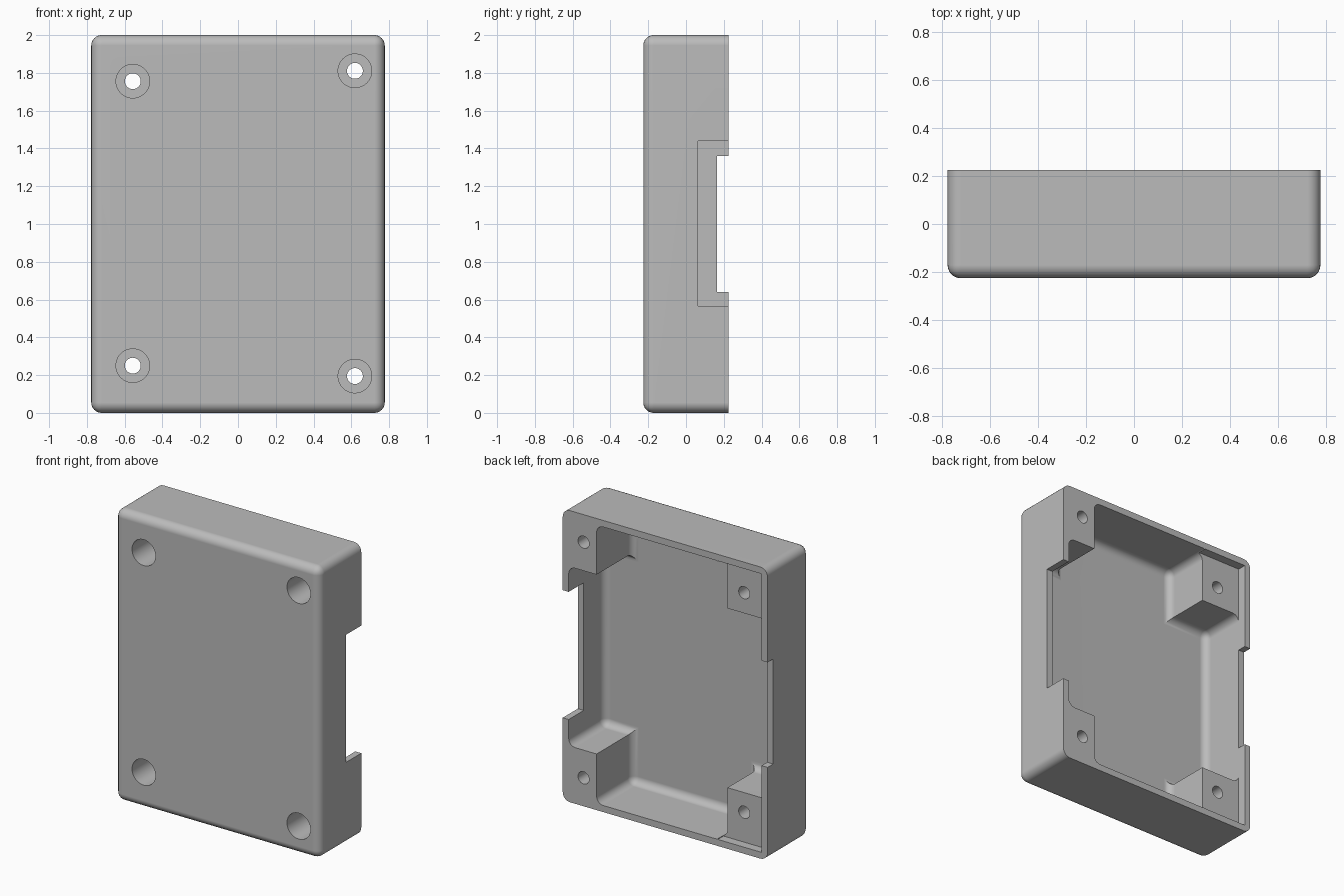
import bpy, bmesh, math
from mathutils import Matrix

if "Cube" in bpy.data.objects:
    bpy.data.objects.remove(bpy.data.objects["Cube"], do_unlink=True)

W, D, H = 0.777, 0.226, 2.0          # half width, half depth, height
WALL, FLOOR, RADIUS = 0.045, -0.16, 0.055
LEDGE = 0.165                        # level of the recessed bosses
OUT = D + 0.1                        # cutters overshoot the open back

grey = bpy.data.materials.new("light grey plastic")
grey.use_nodes = True
colour = (0.5, 0.5, 0.5, 1)
grey.diffuse_color = colour
grey.node_tree.nodes["Principled BSDF"].inputs["Base Color"].default_value = colour


def finish(name, bm):
    bmesh.ops.recalc_face_normals(bm, faces=bm.faces)
    mesh = bpy.data.meshes.new(name)
    bm.to_mesh(mesh)
    bm.free()
    mesh.materials.append(grey)
    obj = bpy.data.objects.new(name, mesh)
    bpy.context.collection.objects.link(obj)
    return obj


def prism(name, outline, y0, y1, radius=0):
    """Extrude an xz outline along y; round the front rim and convex corners."""
    bm = bmesh.new()
    face = bm.faces.new([bm.verts.new((x, y0, z)) for x, z in outline])
    grown = bmesh.ops.extrude_face_region(bm, geom=[face], use_keep_orig=True)
    moved = [g for g in grown["geom"] if isinstance(g, bmesh.types.BMVert)]
    bmesh.ops.translate(bm, verts=moved, vec=(0, y1 - y0, 0))
    bmesh.ops.recalc_face_normals(bm, faces=bm.faces)
    if radius:
        edges = []
        for e in bm.edges:
            back = all(abs(v.co.y - y1) < 1e-5 for v in e.verts)
            if not back and e.calc_face_angle_signed() > 0:
                edges.append(e)
        bmesh.ops.bevel(bm, geom=edges, offset=radius, segments=6,
                        profile=0.5, affect='EDGES', clamp_overlap=True)
    return finish(name, bm)


def rect(x0, x1, z0, z1):
    return [(x0, z0), (x1, z0), (x1, z1), (x0, z1)]


def cylinder(name, x, z, r, y0, y1):
    bm = bmesh.new()
    place = Matrix.Translation((x, (y0 + y1) / 2, z)) @ Matrix.Rotation(math.pi / 2, 4, 'X')
    bmesh.ops.create_cone(bm, cap_ends=True, segments=48, radius1=r, radius2=r,
                          depth=y1 - y0, matrix=place)
    return finish(name, bm)


# Outer shell block
case = prism("enclosure_case", rect(-W, W, 0, H), -D, D, RADIUS)

# Cavity outline, leaving a square boss in each corner
IX = W - WALL
LX, RX, BZ = -0.43, 0.52, 0.385
lower = [(-IX, BZ), (LX, BZ), (LX, WALL), (RX, WALL), (RX, BZ), (IX, BZ)]
cavity = lower + [(x, H - z) for x, z in reversed(lower)]
cutters = [prism("cavity_cutter", cavity, FLOOR, OUT, 0.05)]

# Recess above the bosses on one side, and the side wall notches
cutters += [
    prism("recess_cutter", rect(-IX, LX + 0.03, WALL, H - WALL), LEDGE, OUT),
    prism("small_notch_cutter", rect(-W - 0.1, -IX + 0.03, 0.64, 1.36), LEDGE, OUT),
    prism("large_notch_cutter", rect(IX - 0.03, W + 0.1, 0.565, 1.44), 0.063, OUT),
]

# Screw holes with deep counterbores from the front
for x, offset, top in ((-0.557, 0.753, LEDGE), (0.619, 0.808, D)):
    for side in (-1, 1):
        z = 1.003 + side * offset
        cutters.append(cylinder("screw_hole_cutter", x, z, 0.042, -OUT, OUT))
        cutters.append(cylinder("counterbore_cutter", x, z, 0.089, -OUT, top - 0.1))

bpy.ops.object.select_all(action='DESELECT')
case.select_set(True)
bpy.context.view_layer.objects.active = case
for cutter in cutters:
    mod = case.modifiers.new("cut", 'BOOLEAN')
    mod.operation, mod.solver, mod.object = 'DIFFERENCE', 'EXACT', cutter
    bpy.ops.object.modifier_apply(modifier=mod.name)
    bpy.data.objects.remove(cutter, do_unlink=True)

# Smooth fillets with crisp edges
bpy.ops.object.shade_smooth_by_angle(angle=math.radians(30))
weighted = case.modifiers.new("even_normals", 'WEIGHTED_NORMAL')
weighted.keep_sharp = True
